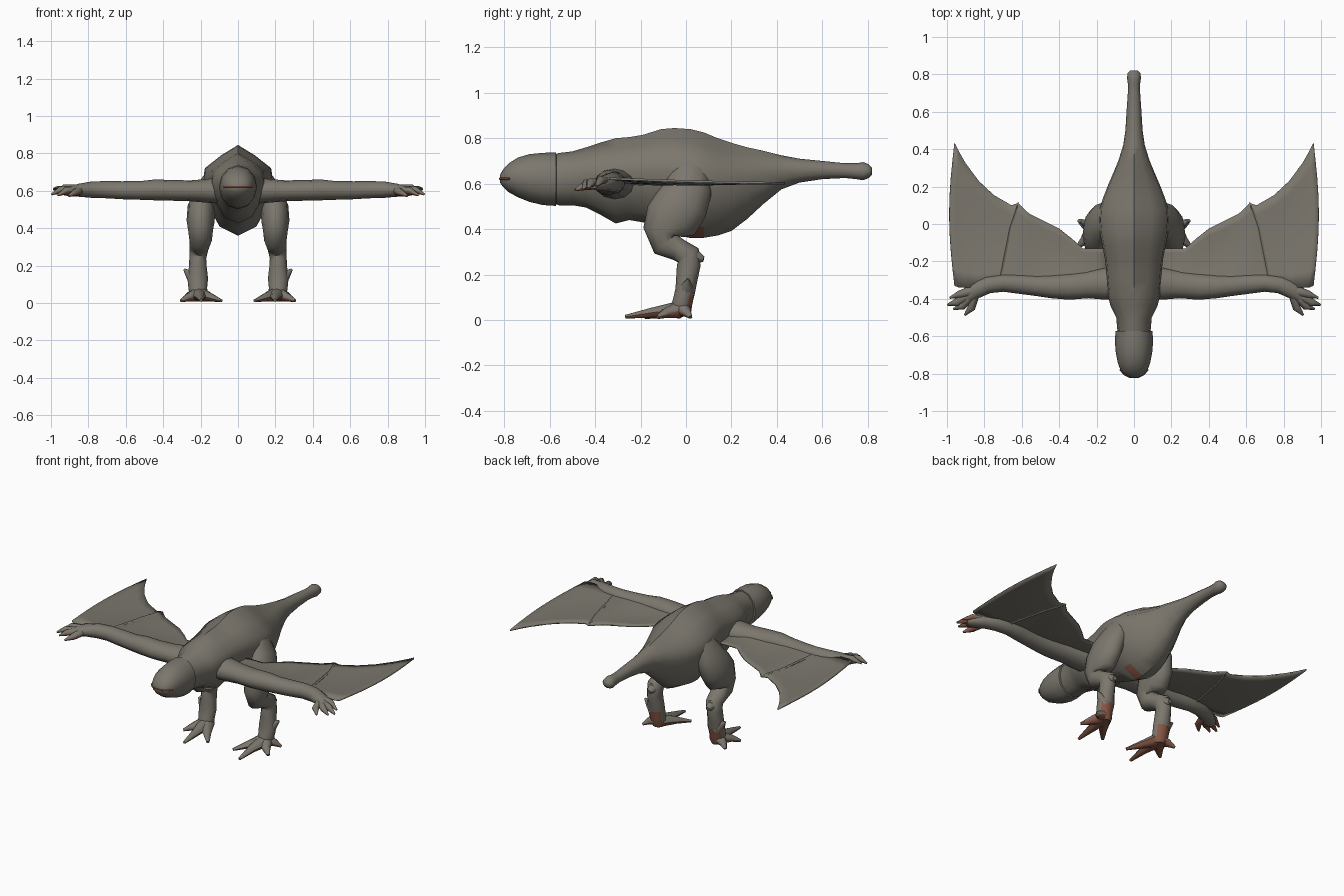
import bpy, math
from mathutils import Vector


def material(name, rgb):
    m = bpy.data.materials.new(name)
    m.diffuse_color = (*rgb, 1)
    return m


HIDE = material("grey_brown_hide", (0.20, 0.185, 0.155))
RED = material("red_brown_skin", (0.24, 0.095, 0.06))


def finish(name, verts, faces, mirror=True, red=None, angle=50, base=HIDE):
    """Make a smooth object; faces passing the red(centre, normal) rule get the second colour."""
    me = bpy.data.meshes.new(name)
    me.from_pydata([tuple(v) for v in verts], [], faces)
    me.materials.append(base)
    me.materials.append(RED)
    ob = bpy.data.objects.new(name, me)
    bpy.context.collection.objects.link(ob)
    # consistent outward normals
    import bmesh
    bm = bmesh.new()
    bm.from_mesh(me)
    bmesh.ops.recalc_face_normals(bm, faces=bm.faces)
    bm.to_mesh(me)
    bm.free()
    for p in me.polygons:
        p.use_smooth = True
        if red and red(p.center, p.normal):
            p.material_index = 1
    me.set_sharp_from_angle(angle=math.radians(angle))
    if mirror:
        ob.modifiers.new("mirror", 'MIRROR').use_mirror_merge = False
    return ob


def loft(name, rings, **kw):
    n = len(rings[0])
    verts = [v for r in rings for v in r]
    faces = [(i * n + j, i * n + (j + 1) % n, (i + 1) * n + (j + 1) % n, (i + 1) * n + j)
             for i in range(len(rings) - 1) for j in range(n)]
    faces += [tuple(range(n))[::-1], tuple(range((len(rings) - 1) * n, len(rings) * n))]
    return finish(name, verts, faces, **kw)


def tube(name, secs, ref=(0, 0, 1), n=10, **kw):
    """Sections are x, y, z, radius along ref, radius across."""
    pts = [Vector(s[:3]) for s in secs]
    ref, rings = Vector(ref), []
    for i, s in enumerate(secs):
        t = (pts[min(i + 1, len(pts) - 1)] - pts[max(i - 1, 0)]).normalized()
        a = (ref - t * ref.dot(t)).normalized()
        b = t.cross(a)
        rings.append([pts[i] + a * s[3] * math.cos(2 * math.pi * k / n)
                      + b * s[4] * math.sin(2 * math.pi * k / n) for k in range(n)])
    return loft(name, rings, **kw)


# Angular half outline of the body (width share, height share), from the spine down
HALF = [(0, 1), (.5, .88), (.95, .74), (1, .58), (.92, .38), (.52, .1), (0, 0)]


def body_ring(y, w, top, bot, k):
    """k = 1 gives the angular body outline, k = 0 an ellipse."""
    half = []
    for i, (u, v) in enumerate(HALF):
        a = math.pi * i / 6
        half.append(((u * k + math.sin(a) * (1 - k)) * w,
                     bot + (top - bot) * (v * k + (.5 + .5 * math.cos(a)) * (1 - k))))
    full = half + [(-x, z) for x, z in half[-2:0:-1]]
    return [Vector((x, y, z)) for x, z in full]


# Torso with neck and tail
torso = [
    (-.62, .080, .715, .53, 0), (-.56, .090, .735, .505, .1), (-.50, .095, .742, .505, .3),
    (-.44, .125, .76, .495, .5), (-.38, .14, .78, .465, .7), (-.31, .145, .80, .425, .9),
    (-.25, .148, .805, .44, 1), (-.19, .155, .815, .43, 1), (-.11, .17, .84, .405, 1),
    (-.05, .182, .845, .38, 1), (.02, .188, .84, .36, 1), (.08, .184, .825, .362, 1),
    (.14, .165, .80, .372, 1), (.20, .142, .78, .392, 1), (.27, .112, .76, .445, .9),
    (.34, .083, .745, .51, .7), (.42, .058, .725, .575, .4), (.50, .046, .71, .605, .2),
    (.60, .040, .70, .62, 0), (.70, .033, .69, .625, 0), (.75, .033, .69, .62, 0),
    (.78, .037, .695, .615, 0), (.805, .035, .685, .625, 0), (.82, .022, .67, .64, 0)]
loft("torso_and_tail", [body_ring(*s) for s in torso], mirror=False,
     red=lambda c, n: .03 < c.y < .07 and c.z < .4 and c.x > 0)

# Head, a rounded hood overlapping the neck
head = [(-.57, .085, .72, .52), (-.572, .099, .737, .502), (-.63, .102, .736, .506),
        (-.69, .097, .73, .52), (-.74, .087, .715, .54), (-.78, .073, .69, .562),
        (-.805, .052, .663, .585), (-.82, .022, .637, .607)]
loft("head", [body_ring(*s, 0) for s in head], mirror=False)

# Mouth line
tube("mouth", [(x, y, .622, .005, .005) for x, y in
               [(-.075, -.777), (-.052, -.805), (-.022, -.82), (.022, -.82), (.052, -.805), (.075, -.777)]],
     n=6, mirror=False, base=RED)

# Arms
tube("arm", [(.08, -.31, .60, .07, .09), (.16, -.32, .60, .064, .085), (.25, -.325, .60, .056, .072),
             (.35, -.335, .602, .055, .07), (.44, -.335, .605, .056, .062), (.52, -.33, .602, .05, .055),
             (.62, -.32, .603, .048, .052), (.70, -.315, .606, .046, .047), (.78, -.325, .606, .044, .046),
             (.85, -.355, .603, .035, .046), (.91, -.395, .595, .024, .04), (.94, -.41, .59, .012, .025)], n=12)

# Fingers, red underneath
fingers = [((.88, -.38, .60), (.95, -.42, .605), (.997, -.432, .58)),
           ((.87, -.38, .60), (.92, -.44, .60), (.965, -.455, .575)),
           ((.85, -.37, .60), (.87, -.45, .59), (.905, -.487, .572)),
           ((.87, -.36, .61), (.93, -.375, .615), (.985, -.395, .59))]
for f in fingers:
    tube("finger", [(*p, r, r * 1.1) for p, r in zip(f, (.024, .019, .005))], n=8,
         red=lambda c, n: n.z < -.2)

# Wing membrane: columns of x, leading y, trailing y
cols = [(.12, -.33, -.13), (.20, -.33, -.13), (.275, -.33, -.13), (.33, -.33, -.08), (.40, -.33, -.025),
        (.48, -.33, .015), (.56, -.32, .055), (.62, -.32, .112), (.655, -.32, .10), (.75, -.32, .155),
        (.83, -.34, .23), (.90, -.34, .325), (.935, -.34, .385), (.96, -.33, .435)]
rows = 9
verts, faces = [], []
for x, y0, y1 in cols:
    for j in range(rows):
        t = j / (rows - 1)
        bulge = .028 * math.sin(math.pi * t) * max(0, (x - .75) / .21)
        sag = .014 * math.sin(math.pi * t) * abs(math.sin(math.pi * (x - .28) / .35))
        verts.append((x + bulge, y0 + (y1 - y0) * t, .622 - .02 * t - sag))
for i in range(len(cols) - 1):
    for j in range(rows - 1):
        a = i * rows + j
        faces.append((a, a + 1, a + rows + 1, a + rows))
wing = finish("wing_membrane", verts, faces)
solid = wing.modifiers.new("thickness", 'SOLIDIFY')
solid.thickness, solid.offset = .010, 0

# Fold in the wing ending in a small point
tube("wing_fold", [(.72, -.30, .615, .012, .012), (.665, -.02, .604, .01, .011),
                   (.635, .07, .604, .01, .01), (.618, .115, .602, .003, .003)], n=6)

# Legs: thigh, knee, hock and shin in one limb
tube("leg", [(.14, .02, .66, .05, .08), (.175, .01, .58, .065, .105), (.195, -.02, .51, .075, .12),
             (.20, -.065, .44, .075, .122), (.20, -.10, .385, .066, .09), (.20, -.09, .335, .06, .065),
             (.205, -.035, .31, .055, .05), (.21, .01, .285, .05, .055), (.215, .012, .24, .045, .052),
             (.215, .005, .19, .048, .048), (.215, -.003, .13, .055, .044), (.215, -.015, .08, .05, .044),
             (.21, -.025, .04, .048, .048), (.21, -.025, .015, .035, .04)], ref=(1, 0, 0), n=12,
     red=lambda c, n: c.z < .12 and n.y > .3 or c.z < .03)

# Hock bump and outer spur
tube("hock_spur", [(.21, .01, .28, .04, .04), (.21, .05, .275, .03, .03), (.212, .078, .268, .012, .015)], n=8)
tube("shin_spur", [(.23, 0, .12, .04, .035), (.262, .005, .155, .022, .022), (.288, .01, .18, .004, .006)],
     ref=(0, 1, 0), n=8)

# Toes, red soles
toes = [((.21, -.03, .045), (.20, -.15, .032), (.198, -.268, .014)),
        ((.20, -.03, .045), (.145, -.11, .03), (.09, -.18, .012)),
        ((.22, -.03, .045), (.265, -.09, .03), (.305, -.125, .012)),
        ((.22, -.02, .05), (.265, 0, .035), (.297, .02, .012))]
for t in toes:
    tube("toe", [(*p, r, r * 1.15) for p, r in zip(t, (.038, .022, .008))], n=8,
         red=lambda c, n: n.z < -.2)
